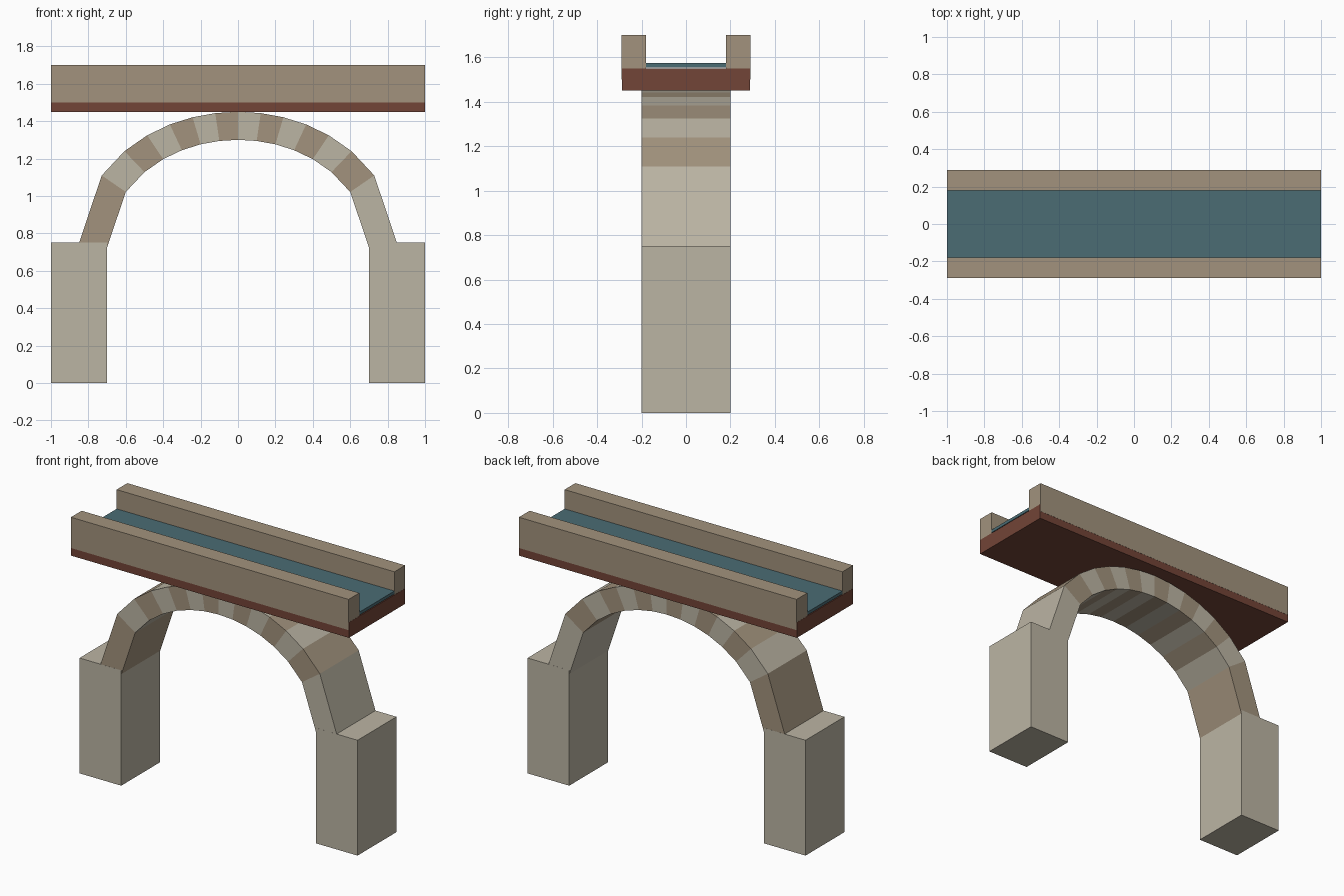
import bpy, bmesh, math

cube = bpy.data.objects.get("Cube")
if cube:
    bpy.data.objects.remove(cube, do_unlink=True)


def material(name, rgb):
    m = bpy.data.materials.new(name)
    m.use_nodes = True
    color = (*rgb, 1.0)
    m.diffuse_color = color
    node = next(n for n in m.node_tree.nodes if n.type == 'BSDF_PRINCIPLED')
    node.inputs["Base Color"].default_value = color
    node.inputs["Roughness"].default_value = 0.9
    return m


pale = material("pale stone", (0.50, 0.46, 0.37))
tan = material("tan stone", (0.36, 0.29, 0.205))
clay = material("red clay", (0.17, 0.058, 0.038))
water = material("water", (0.07, 0.15, 0.175))


def new_object(name, bm, mats):
    bmesh.ops.recalc_face_normals(bm, faces=bm.faces)
    mesh = bpy.data.meshes.new(name)
    bm.to_mesh(mesh)
    bm.free()
    for m in mats:
        mesh.materials.append(m)
    ob = bpy.data.objects.new(name, mesh)
    bpy.context.collection.objects.link(ob)
    return ob


def box(name, mat, x, y, z):
    """Box from (min, max) ranges on each axis."""
    bm = bmesh.new()
    bmesh.ops.create_cube(bm, size=1)
    for v in bm.verts:
        v.co = [r[0] if c < 0 else r[1] for c, r in zip(v.co, (x, y, z))]
    return new_object(name, bm, [mat])


# Piers
box("left_pier", pale, (0.7, 1), (-0.2, 0.2), (0, 0.75))
box("right_pier", pale, (-1, -0.7), (-0.2, 0.2), (0, 0.75))

# Arch: half-ellipse band of alternating stones, evenly spaced along x
STONES = 14
HALF_DEPTH = 0.1995


def ellipse_point(i, radius, spring, crown):
    t = 2 * i / STONES - 1
    return radius * t, spring + (crown - spring) * math.sqrt(max(0, 1 - t * t))


bm = bmesh.new()
rings = []
for i in range(STONES + 1):
    inner = ellipse_point(i, 0.7, 0.725, 1.3)
    outer = ellipse_point(i, 0.85, 0.748, 1.45)
    rings.append([bm.verts.new((p[0], y, p[1])) for p, y in (
        (inner, -HALF_DEPTH), (outer, -HALF_DEPTH),
        (outer, HALF_DEPTH), (inner, HALF_DEPTH))])
for i, (a, b) in enumerate(zip(rings, rings[1:])):
    for k in range(4):
        n = (k + 1) % 4
        face = bm.faces.new((a[k], a[n], b[n], b[k]))
        face.material_index = i % 2
bm.faces.new(rings[0])
bm.faces.new(rings[-1])
new_object("arch", bm, [tan, pale])

# Channel: clay bed, side walls and water surface
box("channel_bed", clay, (-1, 1), (-0.289, 0.289), (1.45, 1.55))
box("front_wall", tan, (-0.999, 0.999), (-0.29, -0.18), (1.5, 1.7))
box("back_wall", tan, (-0.999, 0.999), (0.18, 0.29), (1.5, 1.7))
box("water_surface", water, (-0.999, 0.999), (-0.18, 0.18), (1.555, 1.575))
